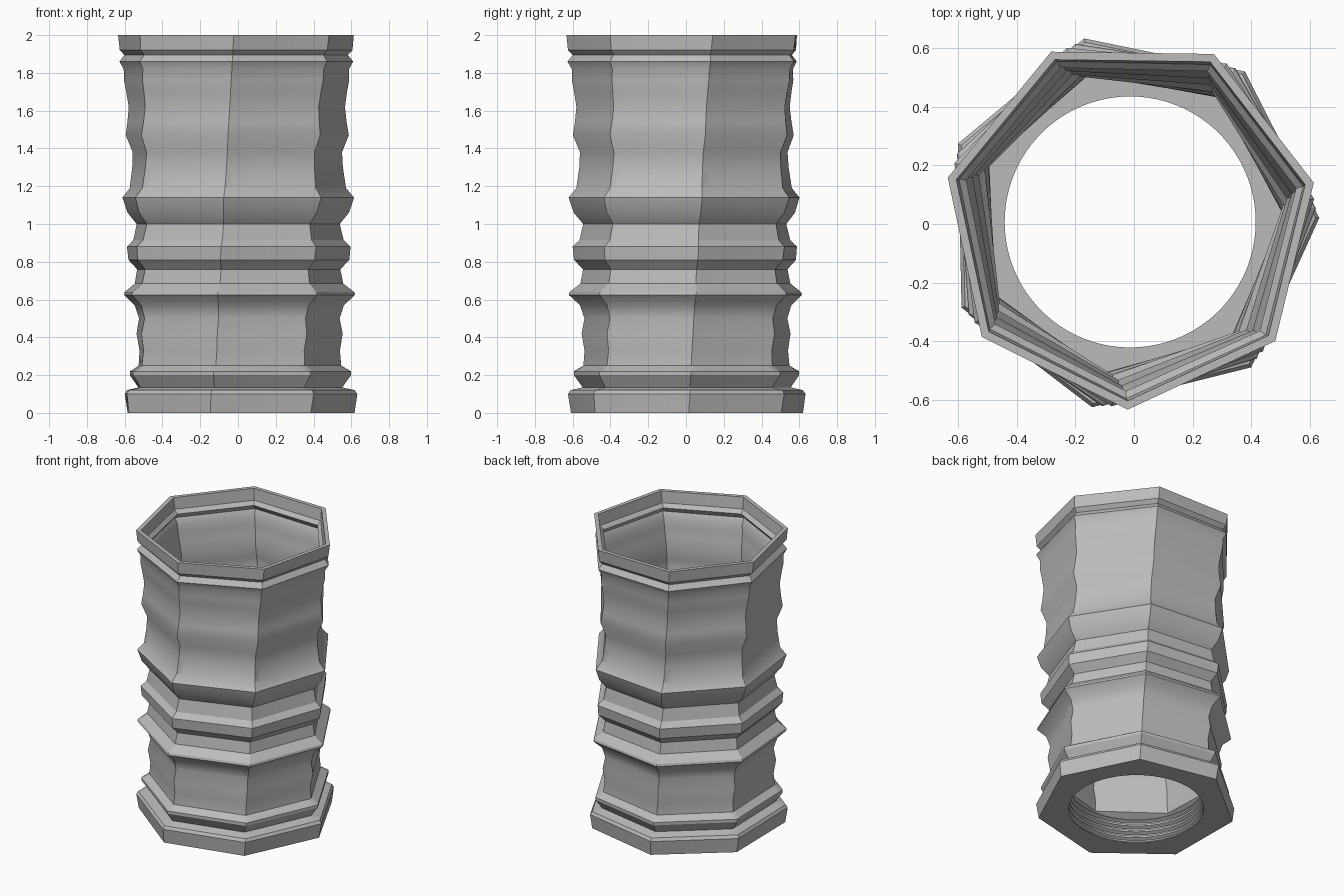
import bpy, bmesh
from math import radians, sin, cos, pi
from mathutils import Vector

if "Cube" in bpy.data.objects:
    bpy.data.objects.remove(bpy.data.objects["Cube"], do_unlink=True)

SIDES, STEPS = 7, 12
CENTRE = Vector((-0.013, 0.007, 0))
WALL, FLOOR, HOLE = 0.03, 0.17, 0.428

# Outer ribbed profile: height, corner radius
PROFILE = [
    (0, .63), (.10, .645), (.12, .632), (.135, .565), (.2, .612), (.22, .612),
    (.25, .56), (.33, .553), (.42, .568), (.5, .552), (.57, .575), (.625, .635),
    (.64, .63), (.685, .572), (.76, .557), (.81, .605), (.88, .612), (.915, .575),
    (1.0, .555), (1.06, .605), (1.14, .632), (1.19, .59), (1.3, .574),
    (1.38, .57), (1.47, .607), (1.54, .596), (1.62, .588), (1.7, .6), (1.76, .612),
    (1.82, .612), (1.86, .635), (1.895, .607), (1.92, .632), (2.0, .64),
]


def heptagon_ring(r, z):
    """Seven straight sides, turned steadily with height."""
    turn = radians(0.66 + 5.7 * z)
    corners = [Vector((r * cos(turn + 2 * pi * k / SIDES),
                       r * sin(turn + 2 * pi * k / SIDES), z)) for k in range(SIDES)]
    return [corners[k].lerp(corners[(k + 1) % SIDES], s / STEPS)
            for k in range(SIDES) for s in range(STEPS)]


def round_ring(r, z):
    n = SIDES * STEPS
    return [Vector((r * cos(2 * pi * i / n), r * sin(2 * pi * i / n), z)) for i in range(n)]


# Outer wall going up, then the thin inner wall going down to the floor
rings = [heptagon_ring(r, z) for z, r in PROFILE]
rings += [heptagon_ring(r - WALL, z) for z, r in reversed(PROFILE) if z > FLOOR]
rings.append(heptagon_ring(.56, FLOOR))

# Round hole through the floor with thread grooves
rings.append(round_ring(HOLE, FLOOR))
pitch = FLOOR / 4
for k in range(4, 0, -1):
    top = k * pitch
    for dr, f in ((0, .15), (.02, .4), (.02, .6), (0, .85)):
        rings.append(round_ring(HOLE + dr, top - f * pitch))
rings.append(round_ring(HOLE, 0))

# Join neighbouring rings all the way round the section
bm = bmesh.new()
loops = [[bm.verts.new(p + CENTRE) for p in ring] for ring in rings]
for a, b in zip(loops, loops[1:] + loops[:1]):
    for i in range(len(a)):
        j = (i + 1) % len(a)
        bm.faces.new((a[i], a[j], b[j], b[i]))
bmesh.ops.recalc_face_normals(bm, faces=bm.faces)
mesh = bpy.data.meshes.new("ribbed_vessel")
bm.to_mesh(mesh)
bm.free()

# Plain grey
grey = bpy.data.materials.new("light_grey")
grey.use_nodes = True
colour = (.5, .5, .5, 1)
grey.diffuse_color = colour
grey.node_tree.nodes["Principled BSDF"].inputs["Base Color"].default_value = colour
mesh.materials.append(grey)

vessel = bpy.data.objects.new("ribbed_vessel", mesh)
bpy.context.collection.objects.link(vessel)
bpy.ops.object.select_all(action='DESELECT')
vessel.select_set(True)
bpy.context.view_layer.objects.active = vessel
bpy.ops.object.shade_smooth_by_angle(angle=radians(30))
